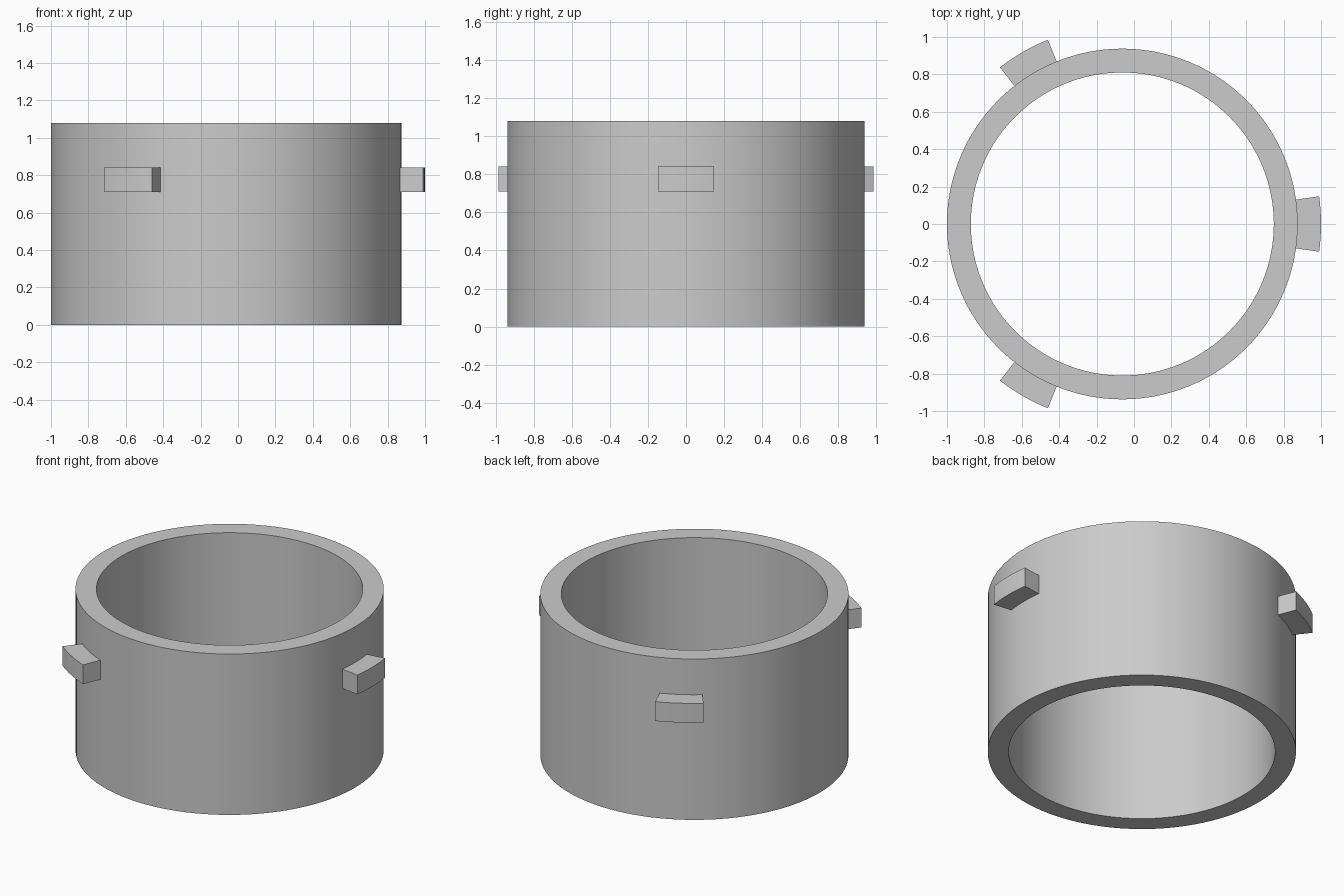
import bpy, bmesh, math

cube = bpy.data.objects.get("Cube")
if cube:
    bpy.data.objects.remove(cube, do_unlink=True)

CENTRE_X = -0.0625
OUTER, INNER, HEIGHT = 0.9375, 0.81, 1.08
LUG_RADIUS, LUG_BOTTOM, LUG_TOP = 1.0625, 0.71, 0.84
LUG_HALF_ANGLE = math.radians(8)

grey = bpy.data.materials.new("plain grey")
grey.use_nodes = True
colour = (0.6, 0.6, 0.6, 1)
grey.diffuse_color = colour
grey.node_tree.nodes["Principled BSDF"].inputs["Base Color"].default_value = colour


def sweep(name, r_in, r_out, z_low, z_high, start, end, steps, closed=False):
    """Sweep a rectangular section around the vertical axis."""
    bm = bmesh.new()
    section = [(r_in, z_low), (r_out, z_low), (r_out, z_high), (r_in, z_high)]
    rings = []
    for i in range(steps if closed else steps + 1):
        a = start + (end - start) * i / steps
        rings.append([bm.verts.new((r * math.cos(a), r * math.sin(a), z))
                      for r, z in section])
    following = rings[1:] + rings[:1] if closed else rings[1:]
    for one, two in zip(rings, following):
        for k in range(len(section)):
            n = (k + 1) % len(section)
            bm.faces.new((one[k], one[n], two[n], two[k]))
    if not closed:
        bm.faces.new(rings[0])
        bm.faces.new(rings[-1])
    bmesh.ops.recalc_face_normals(bm, faces=bm.faces)
    mesh = bpy.data.meshes.new(name)
    bm.to_mesh(mesh)
    bm.free()
    mesh.materials.append(grey)
    obj = bpy.data.objects.new(name, mesh)
    obj.location.x = CENTRE_X
    bpy.context.collection.objects.link(obj)
    bpy.ops.object.select_all(action="DESELECT")
    obj.select_set(True)
    bpy.context.view_layer.objects.active = obj
    bpy.ops.object.shade_smooth_by_angle(angle=math.radians(30))
    return obj


# Open cylindrical wall
sweep("ring_wall", INNER, OUTER, 0, HEIGHT, 0, math.tau, 128, closed=True)

# Three locking lugs, evenly spaced and slightly embedded in the wall
for i, name in enumerate(("left_lug", "back_lug", "front_lug")):
    middle = i * math.tau / 3
    sweep(name, OUTER - 0.01, LUG_RADIUS, LUG_BOTTOM, LUG_TOP,
          middle - LUG_HALF_ANGLE, middle + LUG_HALF_ANGLE, 8)
